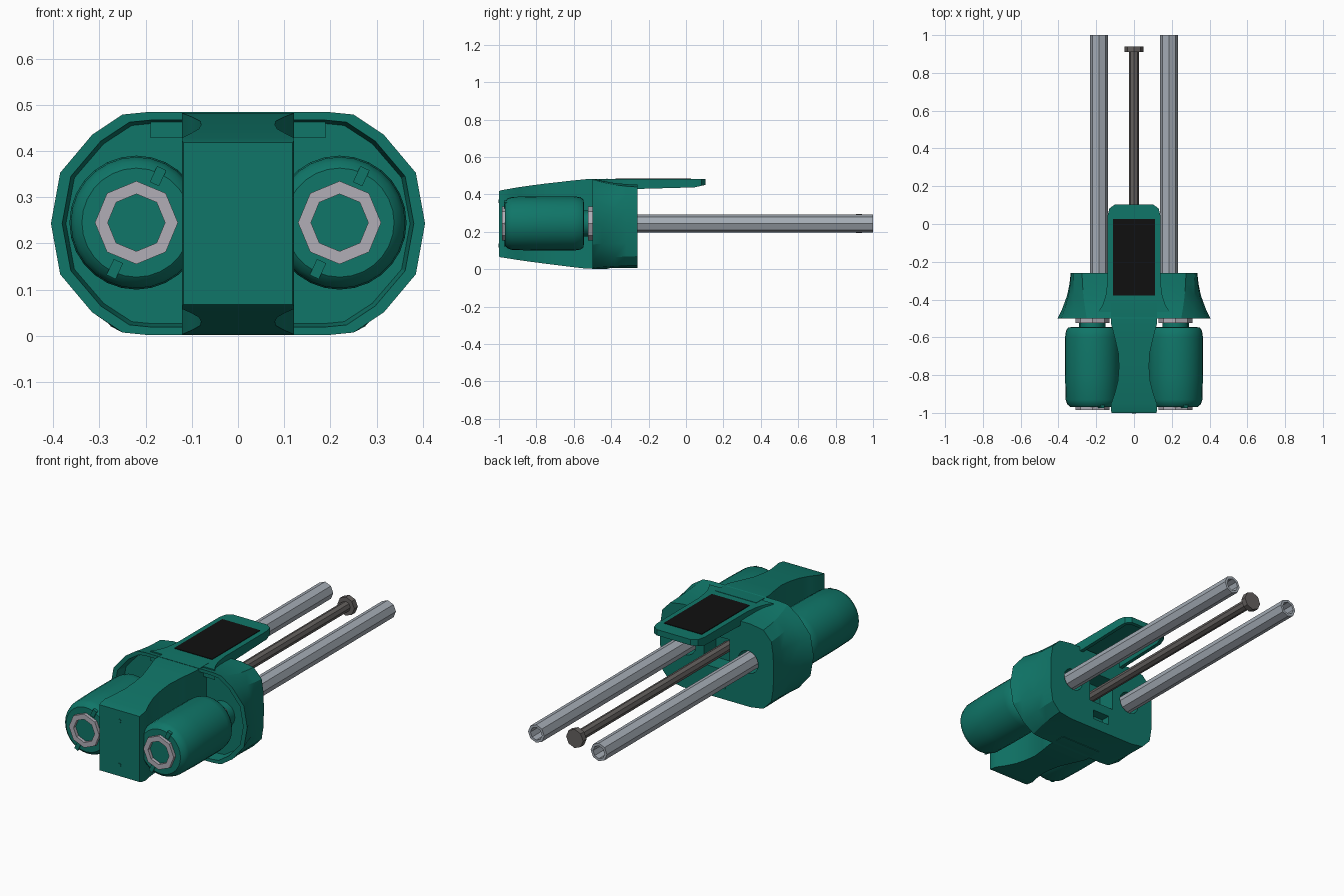
import bpy, bmesh, math
from mathutils import Matrix

cube = bpy.data.objects.get("Cube")
if cube:
    bpy.data.objects.remove(cube, do_unlink=True)


def material(name, rgb, rough=0.6):
    m = bpy.data.materials.new(name)
    m.use_nodes = True
    m.diffuse_color = (*rgb, 1)
    node = m.node_tree.nodes["Principled BSDF"]
    node.inputs["Base Color"].default_value = (*rgb, 1)
    node.inputs["Roughness"].default_value = rough
    return m


GREEN = material("teal green", (0.005, 0.18, 0.138))
SILVER = material("silver nut", (0.44, 0.42, 0.47))
STEEL = material("blue steel", (0.37, 0.41, 0.46))
DARK = material("dark steel", (0.13, 0.12, 0.115))
BLACK = material("black screen", (0.005, 0.005, 0.005))
ZC = 0.245  # height of the tube and drum axes


def finish(bm, name, mat, smooth=None):
    bmesh.ops.recalc_face_normals(bm, faces=bm.faces[:])
    mesh = bpy.data.meshes.new(name)
    bm.to_mesh(mesh)
    bm.free()
    mesh.materials.append(mat)
    ob = bpy.data.objects.new(name, mesh)
    bpy.context.collection.objects.link(ob)
    if smooth:
        bpy.ops.object.select_all(action="DESELECT")
        ob.select_set(True)
        bpy.context.view_layer.objects.active = ob
        bpy.ops.object.shade_smooth_by_angle(angle=math.radians(smooth))
    return ob


def loft(name, rings, mat, smooth=None, closed=False):
    """Skin matching rings of points; cap the ends or join last to first."""
    bm = bmesh.new()
    vs = [[bm.verts.new(p) for p in r] for r in rings]
    n = len(vs[0])
    pairs = list(zip(vs, vs[1:])) + ([(vs[-1], vs[0])] if closed else [])
    for a, b in pairs:
        for i in range(n):
            j = (i + 1) % n
            bm.faces.new((a[i], a[j], b[j], b[i]))
    if not closed:
        bm.faces.new(vs[0])
        bm.faces.new(vs[-1])
    return finish(bm, name, mat, smooth)


def lathe(name, profile, mat, x=0, n=8, smooth=None, closed=False):
    """Turn (y, radius) points about an axis along y."""
    rings = [[(x + r * math.cos(2 * math.pi * i / n), y,
               ZC + r * math.sin(2 * math.pi * i / n)) for i in range(n)]
             for y, r in profile]
    return loft(name, rings, mat, smooth, closed)


def tube(name, y0, y1, outer, inner, mat, x):
    return lathe(name, [(y0, outer), (y1, outer), (y1, inner), (y0, inner)],
                 mat, x, closed=True)


def box(name, x0, x1, y0, y1, z0, z1, mat):
    return loft(name, [[(x0, y, z0), (x1, y, z0), (x1, y, z1), (x0, y, z1)]
                       for y in (y0, y1)], mat)


def cut(target, cutter):
    cutter.hide_render = True
    mod = target.modifiers.new("cut", "BOOLEAN")
    mod.operation, mod.solver, mod.object = "DIFFERENCE", "EXACT", cutter
    bpy.ops.object.select_all(action="DESELECT")
    target.select_set(True)
    bpy.context.view_layer.objects.active = target
    bpy.ops.object.modifier_apply(modifier=mod.name)
    bpy.data.objects.remove(cutter, do_unlink=True)


# Flared housing: wide stadium in front, rounded rectangle behind
FRONT = [(.405, 0), (.385, .11), (.316, .192), (.25, .236), (.2, .241)]
BACK = [(.335, 0), (.333, .09), (.322, .16), (.275, .21), (.2, .222)]


def housing_ring(y, t, sx=1, sz=1):
    quarter = [((a[0] + (b[0] - a[0]) * t) * sx, (a[1] + (b[1] - a[1]) * t) * sz)
               for a, b in zip(FRONT, BACK)]
    zc = 0.243 - 0.013 * t
    right = [(x, -z) for x, z in quarter[:0:-1]] + quarter
    left = [(-x, z) for x, z in reversed(right)]
    return [(x, y, zc + z) for x, z in right + left]


housing = loft("housing", [
    housing_ring(-.44, 0, .92, .9), housing_ring(-.5, 0, .94, .93),
    housing_ring(-.5, 0), housing_ring(-.45, .35), housing_ring(-.38, .72),
    housing_ring(-.32, .9), housing_ring(-.26, 1)], GREEN)

# Openings in the rear face: tube sockets, rod pocket, lower slot
for x in (-.185, .185):
    cut(housing, lathe("socket_cutter", [(-.33, .06), (-.2, .06)], GREEN, x, 16))
cut(housing, box("pocket_cutter", -.075, .075, -.36, -.2, .165, .335, GREEN))
cut(housing, box("slot_cutter", -.05, .05, -.31, -.2, .065, .115, GREEN))
bpy.ops.object.shade_smooth_by_angle(angle=math.radians(28))

# Central column: wedge with a pinched waist
COLUMN = [(-1, .118, .068, .418), (-.99, .121, .064, .422), (-.95, .121, .058, .429),
          (-.9, .103, .05, .438), (-.83, .085, .04, .448), (-.76, .08, .031, .457),
          (-.69, .082, .022, .465), (-.61, .1, .012, .474), (-.53, .121, .003, .482),
          (-.42, .121, .002, .484)]
loft("central_column", [[(-w, y, z0), (w, y, z0), (w, y, z1), (-w, y, z1)]
                        for y, w, z0, z1 in COLUMN], GREEN, 28)

# Small pins on the column front
for z in (.363, .127):
    pin = lathe("column_pin", [(-1.003, .01), (-.995, .01)], GREEN, 0, 12)
    pin.location.z = z - ZC

# Drums with end nuts, collars, tabs and long tubes, one set per side
DRUM = [(-.968, .105), (-.968, .118), (-.955, .133), (-.93, .142), (-.8, .145),
        (-.6, .145), (-.565, .14), (-.548, .128), (-.545, .1)]
for side, x in (("right", -.22), ("left", .22)):
    lathe(side + "_drum", DRUM, GREEN, x, 28, 35)
    tube(side + "_front_nut", -.985, -.95, .09, .062, SILVER, x)
    tube(side + "_rear_nut", -.525, -.5, .09, .062, SILVER, x)
    lathe(side + "_collar", [(-.56, .07), (-.43, .07)], GREEN, x, 16, 35)
    for d in (-1, 1):
        tab = box(side + "_drum_tab", -.011, .011, -.974, -.95, .092, .13, GREEN)
        ang = math.radians(25 + (180 if d < 0 else 0))
        tab.data.transform(Matrix.Rotation(ang, 4, "Y"))
        tab.location = (x, 0, ZC)
    tube(side + "_long_tube", -.33, 1, .048, .034, STEEL, math.copysign(.185, x))

# Headed rod between the tubes
lathe("centre_rod", [(-.36, .027), (.91, .027), (.91, .05), (.94, .05)], DARK)

# Thumb plate: flared at the housing, rounded at the free end, hollow below
HALF = [(.19, -.465), (.167, -.43), (.15, -.38), (.141, -.31), (.14, .045),
        (.13, .083), (.1, .104)]
outline = HALF + [(-x, y) for x, y in reversed(HALF)]
bm = bmesh.new()
low = bm.faces.new([bm.verts.new((x, y, .428 + max(0, y) * .22)) for x, y in outline])
top = [bm.verts.new((x, y, .482)) for x, y in outline]
base = list(low.verts)
for i in range(len(top)):
    j = (i + 1) % len(top)
    bm.faces.new((base[i], base[j], top[j], top[i]))
bm.faces.new(top)
bmesh.ops.recalc_face_normals(bm, faces=bm.faces[:])
bmesh.ops.inset_region(bm, faces=[low], thickness=.02, use_even_offset=True)
ext = bmesh.ops.extrude_face_region(bm, geom=[low])
bmesh.ops.translate(bm, vec=(0, 0, .028),
                    verts=[g for g in ext["geom"] if isinstance(g, bmesh.types.BMVert)])
if low.is_valid:
    bmesh.ops.delete(bm, geom=[low], context="FACES_ONLY")
finish(bm, "thumb_plate", GREEN, 28)

# Screen on the thumb plate
box("screen", -.112, .112, -.378, .027, .48, .485, BLACK)
